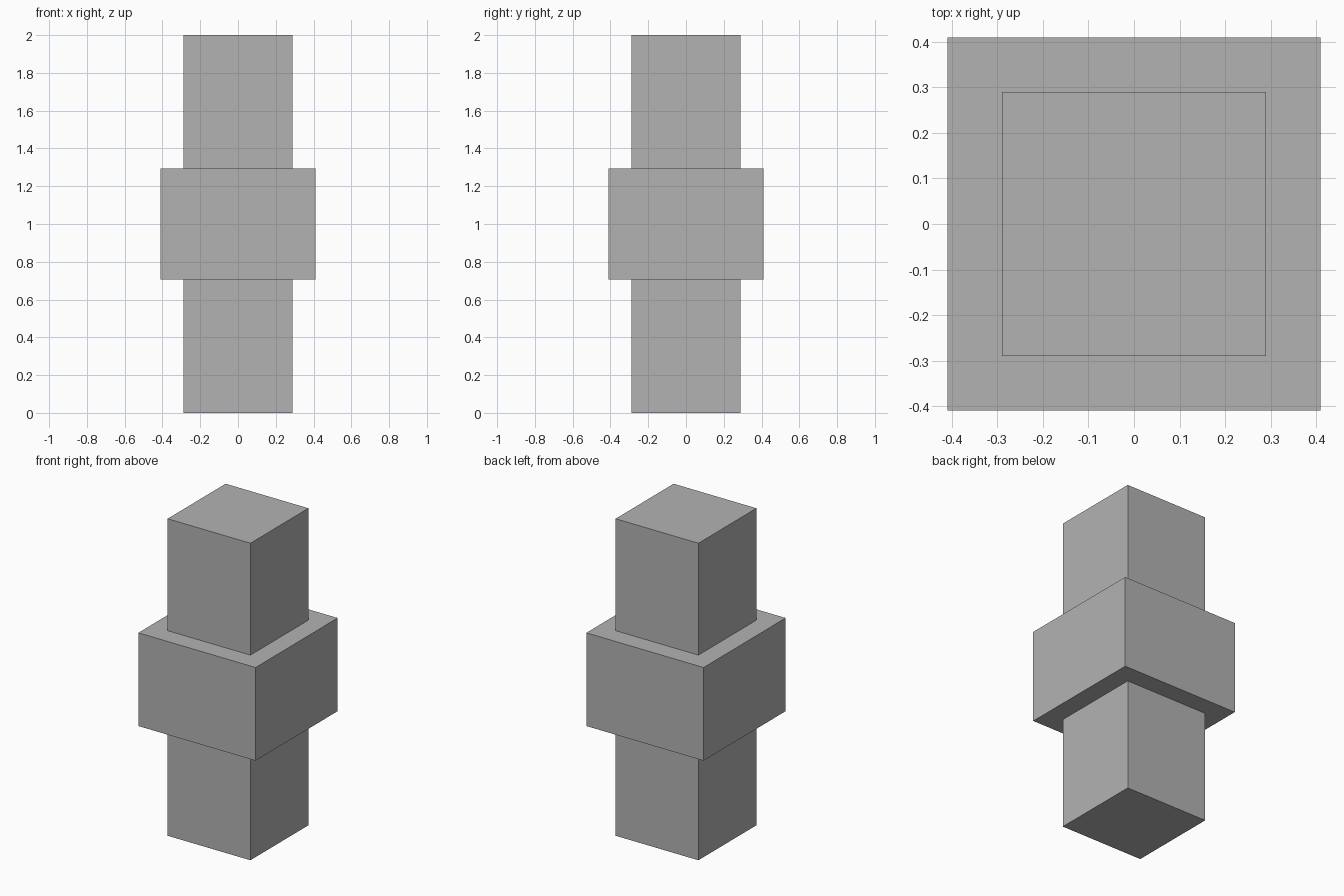
import bpy

cube = bpy.data.objects.get("Cube")
if cube:
    bpy.data.objects.remove(cube, do_unlink=True)

# Single plain grey
grey = bpy.data.materials.new("plain_grey")
grey.use_nodes = True
colour = (0.45, 0.45, 0.45, 1)
grey.diffuse_color = colour
grey.node_tree.nodes["Principled BSDF"].inputs["Base Color"].default_value = colour


def block(name, width, bottom, top):
    """Square block centred on the z axis."""
    bpy.ops.mesh.primitive_cube_add(size=1, location=(0, 0, (bottom + top) / 2))
    obj = bpy.context.object
    obj.name = name
    obj.scale = (width, width, top - bottom)
    bpy.ops.object.transform_apply(location=False, rotation=False, scale=True)
    obj.data.materials.append(grey)
    return obj


# Square column with a wider collar around its middle
block("column", 0.578, 0, 2)
block("middle_collar", 0.818, 0.706, 1.294)
